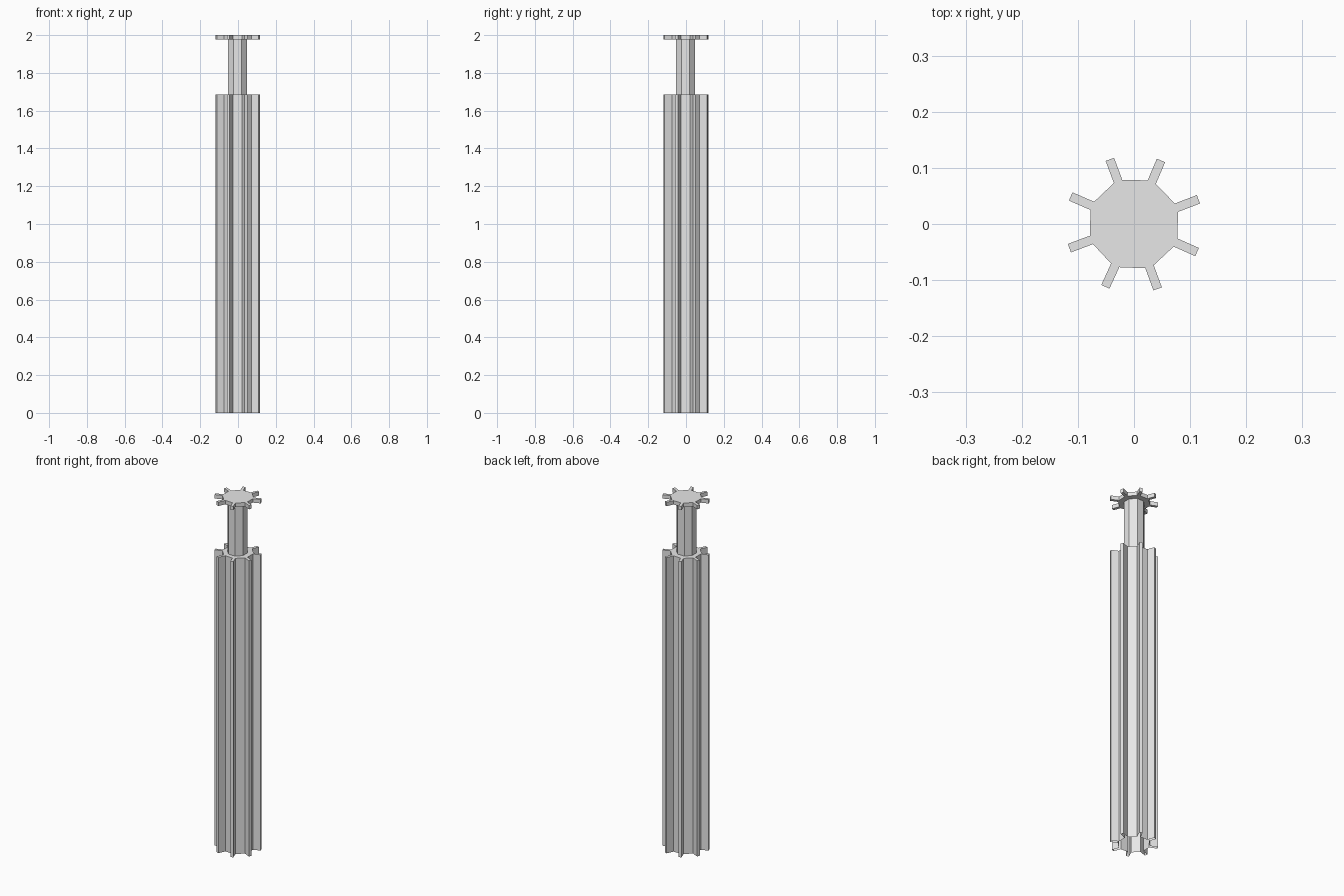
import bpy
import bmesh
from math import radians
from mathutils import Matrix, Vector

cube = bpy.data.objects.get("Cube")
if cube:
    bpy.data.objects.remove(cube, do_unlink=True)

grey = bpy.data.materials.new("light_grey")
grey.use_nodes = True
colour = (0.8, 0.8, 0.8, 1)
grey.diffuse_color = colour
grey.node_tree.nodes["Principled BSDF"].inputs["Base Color"].default_value = colour


def prism(name, outline, bottom, top, cap_bottom=True, cap_top=True):
    """Extrude a closed outline upward, with optional end caps."""
    bm = bmesh.new()
    low = [bm.verts.new((p.x, p.y, bottom)) for p in outline]
    high = [bm.verts.new((p.x, p.y, top)) for p in outline]
    for i in range(len(outline)):
        j = (i + 1) % len(outline)
        bm.faces.new((low[i], low[j], high[j], high[i]))
    if cap_bottom:
        bm.faces.new(low[::-1])
    if cap_top:
        bm.faces.new(high)
    mesh = bpy.data.meshes.new(name)
    bm.to_mesh(mesh)
    bm.free()
    mesh.materials.append(grey)
    obj = bpy.data.objects.new(name, mesh)
    bpy.context.collection.objects.link(obj)
    return obj


# Eight-sided core with a slightly irregular radial fin at each corner
fin_angles = (21, 67, 110.5, 156.5, 200.5, 245.5, 290, 336)
fin = [Vector(p) for p in ((0.081, -0.008), (0.123, -0.008),
                           (0.123, 0.008), (0.081, 0.008))]
finned = [Matrix.Rotation(radians(a), 2) @ p for a in fin_angles for p in fin]

# Plain octagon with a flat side facing the front
octagon = [Matrix.Rotation(radians(22.5 + 45 * i), 2) @ Vector((0.054, 0))
           - Vector((0.002, 0.002)) for i in range(8)]

# Long hollow shaft, open underneath
prism("finned_shaft", finned, 0, 1.685, cap_bottom=False)
# Narrow neck between shaft and end plate
prism("neck", octagon, 1.685, 1.978, cap_bottom=False, cap_top=False)
# Thin end plate with the same finned outline
prism("top_plate", finned, 1.978, 2.0)
